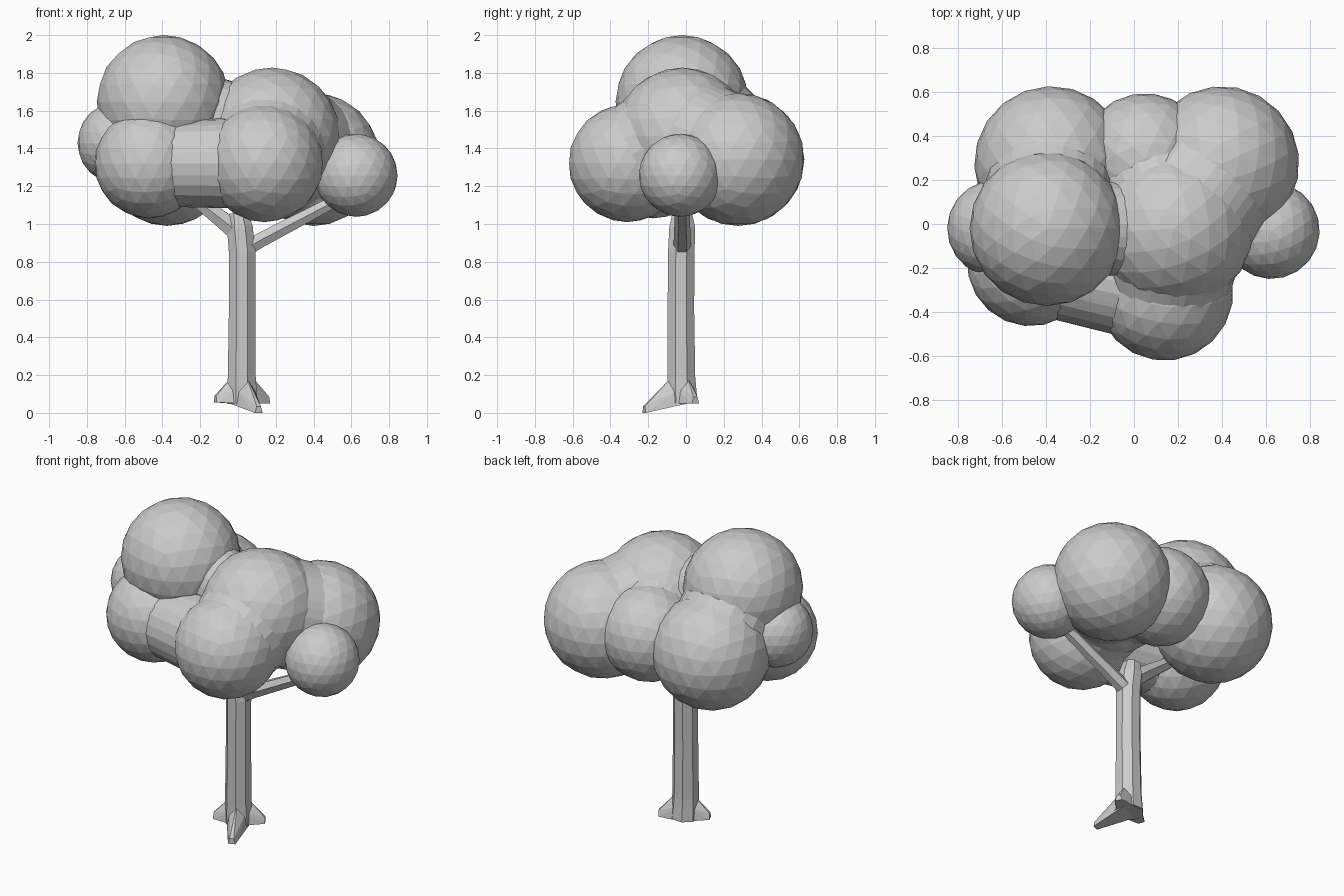
import bpy, bmesh, math
from mathutils import Vector, Matrix

if "Cube" in bpy.data.objects:
    bpy.data.objects.remove(bpy.data.objects["Cube"])


def make_object(name, bm):
    bmesh.ops.recalc_face_normals(bm, faces=bm.faces)
    mesh = bpy.data.meshes.new(name)
    bm.to_mesh(mesh)
    bm.free()
    obj = bpy.data.objects.new(name, mesh)
    bpy.context.collection.objects.link(obj)
    return obj


def ball(bm, center, r, turn=0.0):
    m = Matrix.Translation(center) @ Matrix.Rotation(turn, 4, 'Z')
    return bmesh.ops.create_icosphere(bm, subdivisions=3, radius=r, matrix=m)["verts"]


def hull(bm, verts):
    res = bmesh.ops.convex_hull(bm, input=verts)
    junk = [g for g in res["geom_interior"] + res["geom_unused"]
            if isinstance(g, bmesh.types.BMVert) and g.is_valid]
    bmesh.ops.delete(bm, geom=list(set(junk)), context='VERTS')


def tube(name, rings, sides):
    """Closed tube through (x, y, z, radius) stations."""
    bm = bmesh.new()
    pts = [Vector(r[:3]) for r in rings]
    loops = []
    for i, r in enumerate(rings):
        d = pts[min(i + 1, len(pts) - 1)] - pts[max(i - 1, 0)]
        rot = Vector((0, 0, 1)).rotation_difference(d.normalized())
        loops.append([bm.verts.new(pts[i] + rot @ Vector((
            r[3] * math.cos(2 * math.pi * (k + .5) / sides),
            r[3] * math.sin(2 * math.pi * (k + .5) / sides), 0))) for k in range(sides)])
    for a, b in zip(loops, loops[1:]):
        for k in range(sides):
            n = (k + 1) % sides
            bm.faces.new((a[k], a[n], b[n], b[k]))
    bm.faces.new(loops[0][::-1])
    bm.faces.new(loops[-1])
    return make_object(name, bm)


# Foliage balls: centre and radius
balls = {
    "top": ((-0.395, -0.02, 1.647), 0.353),
    "middle": ((0.18, -0.02, 1.465), 0.363),
    "front": ((0.14, -0.31, 1.322), 0.312),
    "front_left": ((-0.47, -0.175, 1.32), 0.29),
    "far_left": ((-0.63, -0.02, 1.43), 0.22),
    "back_left": ((-0.375, 0.275, 1.342), 0.352),
    "back_right": ((0.40, 0.275, 1.342), 0.352),
    "back": ((0.05, 0.30, 1.36), 0.295),
    "far_right": ((0.625, -0.03, 1.258), 0.22),
}
# Soft fills where neighbouring balls melt together
fills = [("front", "middle", 0.92), ("front", "front_left", 0.78),
         ("top", "middle", 0.6), ("middle", "back_right", 0.92),
         ("middle", "back", 0.88), ("top", "back_left", 0.85)]

bm = bmesh.new()
for i, (c, r) in enumerate(balls.values()):
    ball(bm, c, r, i * 0.7)
for a, b, s in fills:
    part = bmesh.new()
    for key in (a, b):
        ball(part, balls[key][0], balls[key][1] * s, 0.4)
    hull(part, part.verts[:])
    tmp = bpy.data.meshes.new("fill")
    part.to_mesh(tmp)
    part.free()
    bm.from_mesh(tmp)
    bpy.data.meshes.remove(tmp)
make_object("foliage", bm)

# Trunk and branches
tube("trunk", [(0.022, -0.02, 0.05, 0.088), (0.02, -0.025, 0.19, 0.08),
               (0.022, -0.027, 0.55, 0.076), (0.022, -0.025, 0.85, 0.076),
               (0.01, -0.02, 0.98, 0.074), (0.0, -0.02, 1.06, 0.055)], 8)
tube("left_branch", [(0.03, -0.02, 0.93, 0.06), (-0.08, -0.02, 1.02, 0.052),
                     (-0.3, -0.03, 1.19, 0.035)], 6)
tube("right_branch", [(0.02, -0.02, 0.86, 0.05), (0.12, -0.02, 0.915, 0.045),
                      (0.55, -0.02, 1.14, 0.036)], 6)

# Roots: wedges from the trunk to a low blunt tip
base = Vector((0.022, -0.02, 0))
for name, tip, low in (("left_root", (-0.12, -0.075), 0.055),
                       ("right_root", (0.16, 0.05), 0.05),
                       ("front_root", (0.11, -0.222), 0.0)):
    t = Vector((*tip, 0))
    d = (t - base).normalized()
    side = Vector((-d.y, d.x, 0))
    bm = bmesh.new()
    pts = [base + d * 0.06 + Vector((0, 0, 0.19))]
    for s in (-1, 1):
        pts += [base + side * s * 0.075 + Vector((0, 0, 0.05)),
                base + side * s * 0.06 + Vector((0, 0, 0.15)),
                t + side * s * 0.022 + Vector((0, 0, low)),
                t + side * s * 0.012 + Vector((0, 0, low + 0.035))]
    hull(bm, [bm.verts.new(p) for p in pts])
    make_object(name, bm)
